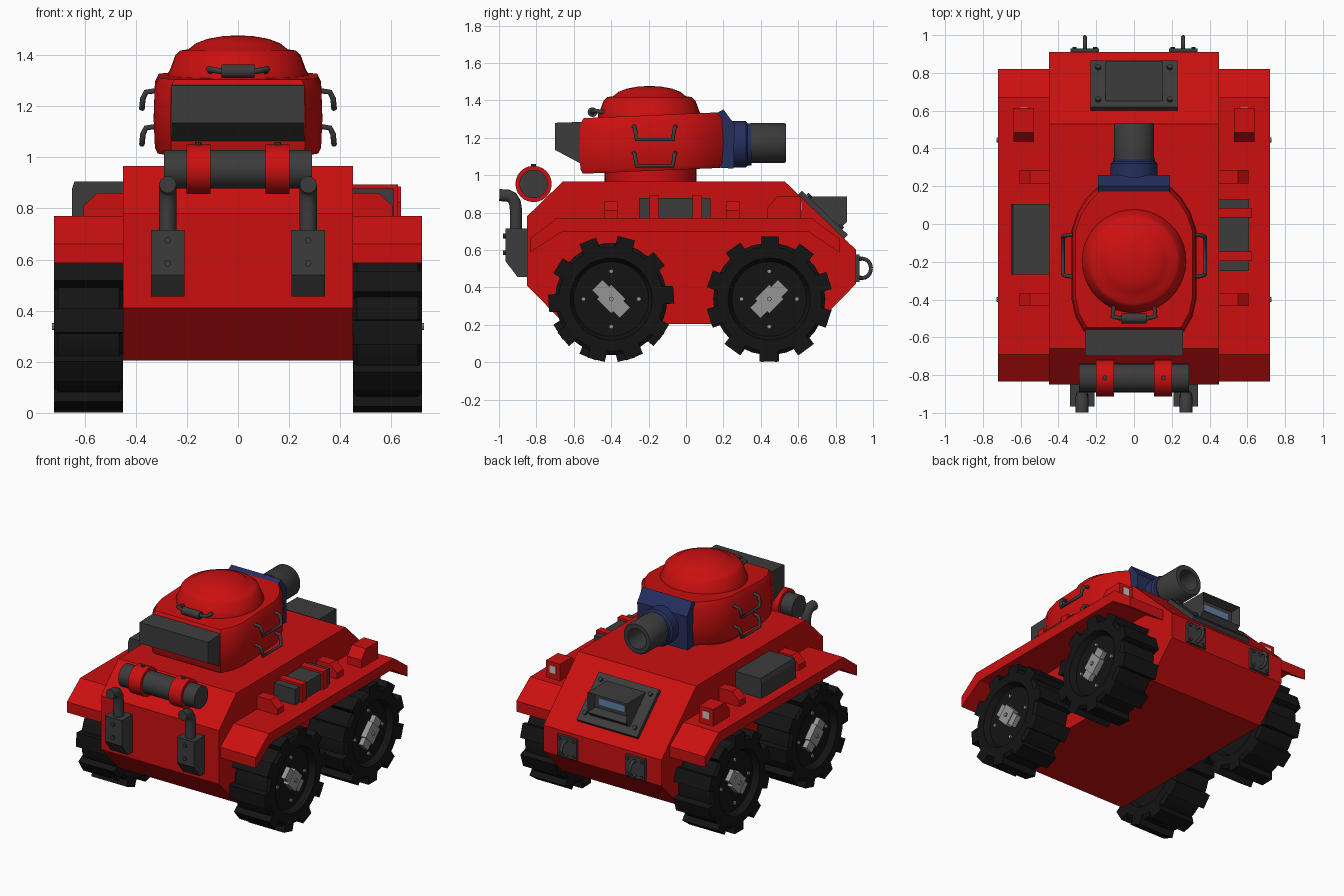
import bpy, bmesh, math
from mathutils import Vector, Matrix

if "Cube" in bpy.data.objects:
    bpy.data.objects.remove(bpy.data.objects["Cube"])

def mat(name, *c):
    m = bpy.data.materials.new(name)
    m.diffuse_color = (*c, 1)
    m.use_nodes = True
    m.node_tree.nodes["Principled BSDF"].inputs["Base Color"].default_value = m.diffuse_color
    return m

RED = mat("red_paint", 0.6, 0.005, 0.005)
DARK = mat("dark_metal", 0.045, 0.045, 0.045)
TYRE = mat("rubber", 0.007, 0.007, 0.007)
NAVY = mat("navy_paint", 0.018, 0.028, 0.11)
STEEL = mat("steel", 0.3, 0.3, 0.3)
GLASS = mat("glass", 0.12, 0.22, 0.38)
LAMP = mat("lamp", 0.6, 0.55, 0.5)

def finish(name, bm, m, smooth=False):
    bmesh.ops.remove_doubles(bm, verts=bm.verts, dist=1e-5)
    bmesh.ops.recalc_face_normals(bm, faces=bm.faces)
    me = bpy.data.meshes.new(name)
    bm.to_mesh(me)
    bm.free()
    ob = bpy.data.objects.new(name, me)
    bpy.context.collection.objects.link(ob)
    me.materials.append(m)
    if smooth:
        bpy.ops.object.select_all(action='DESELECT')
        ob.select_set(True)
        bpy.context.view_layer.objects.active = ob
        bpy.ops.object.shade_smooth_by_angle(angle=math.radians(35))
    return ob

def loft(name, rings, m, smooth=False):
    bm = bmesh.new()
    vs = [[bm.verts.new(p) for p in r] for r in rings]
    n = len(vs[0])
    for a, b in zip(vs, vs[1:]):
        for i in range(n):
            j = (i + 1) % n
            bm.faces.new((a[i], a[j], b[j], b[i]))
    bm.faces.new(vs[0])
    bm.faces.new(vs[-1])
    return finish(name, bm, m, smooth)

def prism(name, pts, axis, lo, hi, m):
    k = 'xyz'.index(axis)
    def put(p, v):
        q = list(p)
        q.insert(k, v)
        return q
    return loft(name, [[put(p, v) for p in pts] for v in (lo, hi)], m)

def box(name, x, y, z, m):
    return prism(name, [(x[0], y[0]), (x[1], y[0]), (x[1], y[1]), (x[0], y[1])], 'z', z[0], z[1], m)

def lathe(name, prof, loc, m, axis=(0, 0, 1), seg=32, lugs=0, phase=0):
    """Spin an (r, h) profile about an axis; lugs adds tread bars for wheels."""
    bm = bmesh.new()
    vs = [bm.verts.new((r, 0, h)) for r, h in prof]
    es = [bm.edges.new(e) for e in zip(vs, vs[1:])]
    bmesh.ops.spin(bm, geom=vs + es, cent=(0, 0, 0), axis=(0, 0, 1), angle=2 * math.pi, steps=seg)
    bmesh.ops.remove_doubles(bm, verts=bm.verts, dist=1e-5)
    for i in range(lugs):
        M = (Matrix.Rotation(phase + i * 2 * math.pi / lugs, 4, 'Z') @ Matrix.Translation((0.303, 0, 0))
             @ Matrix.Diagonal((0.064, 0.095, 0.27, 1)))
        bmesh.ops.create_cube(bm, size=1, matrix=M)
    q = Vector(axis).to_track_quat('Z', 'Y').to_matrix().to_4x4()
    bm.transform(Matrix.Translation(loc) @ q)
    return finish(name, bm, m, True)

def rod(name, r, a, b, m, seg=24):
    d = Vector(b) - Vector(a)
    return lathe(name, [(0, 0), (r, 0), (r, d.length), (0, d.length)], a, m, d.normalized(), seg)

def tube(name, pts, r, m):
    cu = bpy.data.curves.new(name, 'CURVE')
    cu.dimensions = '3D'
    cu.bevel_depth, cu.bevel_resolution, cu.use_fill_caps = r, 3, True
    sp = cu.splines.new('POLY')
    sp.points.add(len(pts) - 1)
    for p, c in zip(sp.points, pts):
        p.co = (*c, 1)
    cu.materials.append(m)
    ob = bpy.data.objects.new(name, cu)
    bpy.context.collection.objects.link(ob)
    bpy.ops.object.select_all(action='DESELECT')
    ob.select_set(True)
    bpy.context.view_layer.objects.active = ob
    bpy.ops.object.convert(target='MESH')

# Hull
prism("hull", [(-0.66, 0.965), (0.53, 0.965), (0.91, 0.60), (0.91, 0.42), (0.70, 0.205),
               (-0.65, 0.205), (-0.85, 0.41), (-0.85, 0.78)], 'x', -0.45, 0.45, RED)

# Turret ring, body, cupola
rod("turret_ring", 0.245, (0, -0.19, 0.95), (0, -0.19, 1.04), RED, 32)
half = [(0.19, 0.20), (0.25, 0.14), (0.30, 0.06), (0.33, -0.03), (0.33, -0.40), (0.31, -0.49), (0.265, -0.57)]
outline = half + [(-x, y) for x, y in reversed(half)]
levels = [(1.008, 0.95), (1.03, 0.985), (1.14, 1.0), (1.275, 0.985), (1.305, 0.94)]
loft("turret_body", [[(x * s, (y + 0.19) * s - 0.19, z + 0.04 * (y + 0.57)) for x, y in outline]
                     for z, s in levels], RED, True)
lathe("cupola", [(0.275, 1.29), (0.275, 1.325), (0.265, 1.345), (0.245, 1.40), (0.225, 1.418), (0.195, 1.422),
                 (0.165, 1.446), (0.12, 1.463), (0.06, 1.474), (0, 1.477)], (0, -0.195, 0), RED, seg=40)
rod("hatch_grip", 0.026, (-0.065, -0.50, 1.337), (0.065, -0.50, 1.337), DARK, 12)
tube("hatch_handle", [(-0.105, -0.43, 1.335), (-0.115, -0.49, 1.345), (-0.07, -0.50, 1.337), (0.07, -0.50, 1.337),
                      (0.115, -0.49, 1.345), (0.105, -0.43, 1.335)], 0.012, DARK)
prism("turret_bin", [(-0.70, 1.28), (-0.55, 1.285), (-0.55, 1.055), (-0.70, 1.135)], 'x', -0.26, 0.26, DARK)

# Gun
prism("mantlet_plate", [(0.17, 1.335), (0.20, 1.352), (0.26, 1.27), (0.255, 1.035), (0.18, 1.04), (0.19, 1.28)],
      'x', -0.19, 0.19, NAVY)
lathe("gun_collar", [(0, 0), (0.125, 0), (0.125, 0.08), (0.112, 0.09), (0.112, 0.11), (0, 0.11)],
      (0, 0.24, 1.165), NAVY, (0, 1, 0))
lathe("gun_barrel", [(0, 0), (0.107, 0), (0.107, 0.18), (0.10, 0.19), (0.07, 0.19), (0.07, 0.03), (0, 0.03)],
      (0, 0.345, 1.172), DARK, (0, 1, 0))

# Vision hatch on the front slope
n = Vector((0, 0.693, 0.721))
prism("vision_plate", [(0.60, 0.895), (0.845, 0.66), (0.865, 0.682), (0.62, 0.917)], 'x', -0.23, 0.23, DARK)
hood = prism("vision_hood", [(0.63, 0.887), (0.86, 0.887), (0.86, 0.75), (0.80, 0.69)], 'x', -0.15, 0.15, DARK)
bm = bmesh.new()
bm.from_mesh(hood.data)
front = max(bm.faces, key=lambda f: f.calc_center_median().y)
bmesh.ops.inset_region(bm, faces=[front], thickness=0.025)
bmesh.ops.translate(bm, verts=front.verts, vec=(0, -0.06, 0))
bm.to_mesh(hood.data)
bm.free()
box("vision_glass", (-0.10, 0.10), (0.79, 0.805), (0.795, 0.84), GLASS)

# Rear drum
rod("rear_drum", 0.076, (-0.29, -0.815, 0.953), (0.29, -0.815, 0.953), DARK)

for s, side in ((1, "right"), (-1, "left")):
    def X(a, b):
        return sorted((s * a, s * b))
    # Hatch bolts
    for y, z in ((0.655, 0.885), (0.825, 0.72)):
        c = Vector((s * 0.19, y, z))
        rod("vision_bolt_" + side, 0.015, c, c + n * 0.015, DARK, 8)
    # Fender
    prism("fender_" + side, [(-0.69, 0.77), (0.67, 0.77), (0.82, 0.66), (0.82, 0.587), (0.65, 0.70),
                             (-0.66, 0.70), (-0.835, 0.587), (-0.835, 0.66)], 'x', *X(0.45, 0.72), RED)
    # Wheels with hubs and bolts
    for cy, d, end in ((-0.40, -1, "rear"), (0.445, 1, "front")):
        c = Vector((s * 0.585, cy, 0.338))
        lathe(f"wheel_{end}_{side}", [(0, -0.10), (0.2, -0.10), (0.22, -0.135), (0.28, -0.135), (0.30, -0.12),
              (0.30, 0.12), (0.28, 0.135), (0.22, 0.135), (0.2, 0.095), (0, 0.095)],
              c, TYRE, (s, 0, 0), 30, 10, 0.07 if d < 0 else 0.3)
        def bar(name, L, W, a, b):
            u, v = Vector((d, 1)).normalized() * L, Vector((-1, d)).normalized() * W
            o = Vector((cy, 0.338))
            prism(name, [o + u + v * d, o - u + v * d, o - u - v * d, o + u - v * d], 'x', *X(a, b), STEEL)
        bar(f"hub_bar_{end}_{side}", 0.105, 0.04, 0.66, 0.712)
        bar(f"hub_block_{end}_{side}", 0.055, 0.055, 0.66, 0.718)
        rod(f"hub_bolt_{end}_{side}", 0.013, (s * 0.70, cy, 0.338), (s * 0.727, cy, 0.338), STEEL, 8)
        for k in range(4):
            y, z = cy + 0.148 * math.cos(k * math.pi / 2), 0.338 + 0.148 * math.sin(k * math.pi / 2)
            rod(f"wheel_bolt_{end}_{side}", 0.012, (s * 0.67, y, z), (s * 0.69, y, z), STEEL, 8)
    # Turret side rungs
    for dz in (0, -0.14):
        tube("turret_rung_" + side, [(s * x, y, z + dz) for x, y, z in (
            (0.31, -0.28, 1.262), (0.36, -0.275, 1.255), (0.372, -0.27, 1.23), (0.376, -0.265, 1.19),
            (0.376, -0.07, 1.19), (0.372, -0.065, 1.23), (0.36, -0.06, 1.255), (0.31, -0.055, 1.262))], 0.011, DARK)
    # Drum straps
    rod("drum_strap_" + side, 0.097, (s * 0.107, -0.815, 0.953), (s * 0.202, -0.815, 0.953), RED)
    rod("strap_bolt_" + side, 0.013, (s * 0.155, -0.815, 1.03), (s * 0.155, -0.815, 1.06), DARK, 8)
    # Exhausts
    prism("exhaust_box_" + side, [(-0.84, 0.715), (-0.965, 0.715), (-0.965, 0.54), (-0.90, 0.455), (-0.84, 0.455)],
          'x', *X(0.21, 0.34), DARK)
    tube("exhaust_pipe_" + side, [(s * 0.275, y, z) for y, z in (
        (-0.91, 0.70), (-0.91, 0.82), (-0.915, 0.855), (-0.93, 0.88), (-0.955, 0.892), (-0.998, 0.893))], 0.034, DARK)
    for z in (0.585, 0.675):
        rod("exhaust_bolt_" + side, 0.013, (s * 0.275, -0.96, z), (s * 0.275, -0.978, z), DARK, 8)
    # Tow plates and rings
    box("tow_plate_" + side, X(0.185, 0.335), (0.90, 0.928), (0.43, 0.575), DARK)
    for x in (0.205, 0.315):
        for z in (0.45, 0.555):
            rod("tow_bolt_" + side, 0.011, (s * x, 0.92, z), (s * x, 0.938, z), DARK, 8)
    tube("tow_ring_" + side, [(s * 0.26, 0.943 + 0.046 * math.cos(a), 0.502 + 0.052 * math.sin(a))
                              for a in [k * math.pi / 8 for k in range(17)]], 0.011, DARK)
    # Headlamps
    prism("headlamp_" + side, [(0.435, 0.77), (0.435, 0.825), (0.485, 0.885), (0.615, 0.885), (0.615, 0.77)],
          'x', *X(0.53, 0.637), RED)
    box("headlamp_lens_" + side, X(0.56, 0.607), (0.60, 0.619), (0.81, 0.86), LAMP)
    # Fender brackets
    for y in (0.25, -0.40):
        prism("fender_bracket_" + side, [(s * x, z) for x, z in (
            (0.44, 0.76), (0.605, 0.76), (0.605, 0.81), (0.55, 0.86), (0.44, 0.86))], 'y', y - 0.035, y + 0.035, RED)

# Left stowage box, right stowage box with straps
prism("left_bin", [(-0.44, 0.77), (-0.65, 0.77), (-0.65, 0.875), (-0.64, 0.905), (-0.44, 0.905)], 'y', -0.268, 0.105, DARK)
box("right_bin", (0.44, 0.61), (-0.25, 0.13), (0.77, 0.878), DARK)
for y in (0.06, -0.17):
    box("bin_strap", (0.44, 0.625), (y - 0.025, y + 0.025), (0.77, 0.893), RED)
